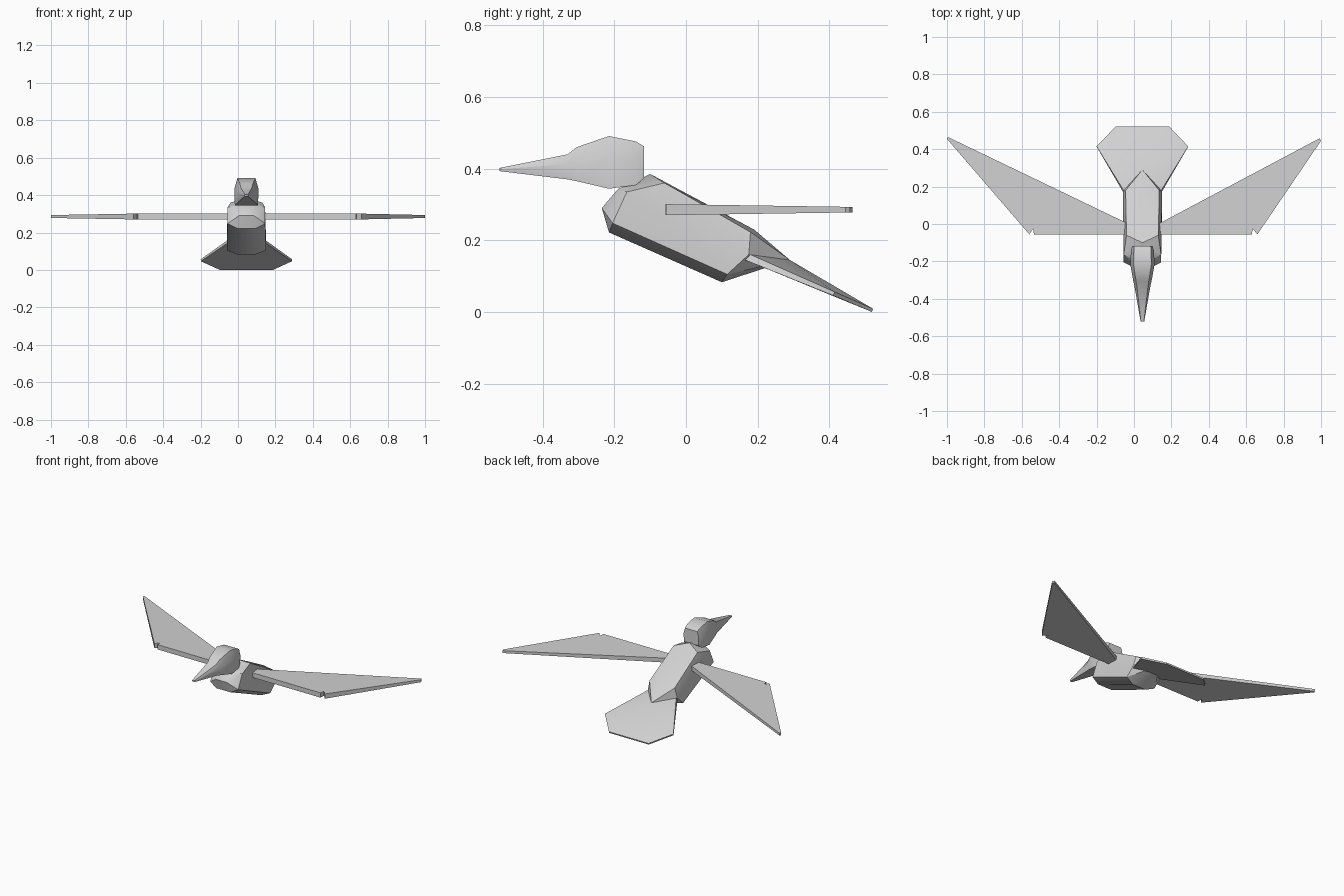
import bpy
import bmesh
import math

if "Cube" in bpy.data.objects:
    bpy.data.objects.remove(bpy.data.objects["Cube"], do_unlink=True)

AXIS = 0.045  # the body sits slightly off the middle of the wingspan

grey = bpy.data.materials.new("light grey")
grey.use_nodes = True
colour = (0.64, 0.64, 0.64, 1)
grey.diffuse_color = colour
grey.node_tree.nodes["Principled BSDF"].inputs["Base Color"].default_value = colour


def finish(bm, name, angle=30):
    bmesh.ops.recalc_face_normals(bm, faces=bm.faces)
    mesh = bpy.data.meshes.new(name)
    bm.to_mesh(mesh)
    bm.free()
    mesh.materials.append(grey)
    obj = bpy.data.objects.new(name, mesh)
    bpy.context.collection.objects.link(obj)
    bpy.ops.object.select_all(action='DESELECT')
    obj.select_set(True)
    bpy.context.view_layer.objects.active = obj
    bpy.ops.object.shade_smooth_by_angle(angle=math.radians(angle))
    return obj


def mirrored_hull(name, half):
    """Faceted solid wrapped round points mirrored about the body axis."""
    bm = bmesh.new()
    for x, y, z in half:
        for side in ((1, -1) if x else (1,)):
            bm.verts.new((AXIS + side * x, y, z))
    result = bmesh.ops.convex_hull(bm, input=bm.verts)
    loose = [v for v in result["geom_interior"] if isinstance(v, bmesh.types.BMVert)]
    bmesh.ops.delete(bm, geom=loose, context='VERTS')
    bmesh.ops.dissolve_limit(bm, angle_limit=0.02, verts=bm.verts, edges=bm.edges)
    return finish(bm, name)


# Body: blunt chest, flat back, pointed rump
mirrored_hull("body", [
    (0.04, -0.235, 0.29), (0.05, -0.215, 0.222), (0.10, -0.205, 0.248),
    (0.10, -0.165, 0.335), (0.05, -0.19, 0.343),
    (0.085, -0.06, 0.36), (0, -0.10, 0.385),
    (0.05, 0.10, 0.083), (0.105, 0.115, 0.105), (0.105, 0.175, 0.16),
    (0.06, 0.165, 0.145), (0.09, 0.18, 0.223), (0, 0.19, 0.23),
    (0, 0.29, 0.145),
])

# Tail: thin fan with a slight ridge
mirrored_hull("tail", [
    (0.10, 0.18, 0.16), (0.245, 0.415, 0.056), (0.142, 0.522, 0.009),
    (0, 0.29, 0.145),
    (0.10, 0.165, 0.145), (0.243, 0.41, 0.046), (0.142, 0.519, 0.0),
])

# Head and beak: y, bottom z, top z, half widths at bottom, middle and top
stations = [
    (-0.52, 0.393, 0.402, 0.008, 0.010, 0.008),
    (-0.33, 0.370, 0.440, 0.036, 0.043, 0.030),
    (-0.305, 0.365, 0.460, 0.043, 0.049, 0.034),
    (-0.215, 0.344, 0.491, 0.062, 0.065, 0.048),
    (-0.14, 0.354, 0.476, 0.060, 0.061, 0.046),
    (-0.117, 0.373, 0.462, 0.052, 0.054, 0.044),
]
bm = bmesh.new()
rings = []
for y, low, high, wb, wm, wt in stations:
    mid = low + 0.6 * (high - low)
    outline = [(-wb, low), (wb, low), (wm, mid), (wt, high), (-wt, high), (-wm, mid)]
    rings.append([bm.verts.new((AXIS + x, y, z)) for x, z in outline])
for a, b in zip(rings, rings[1:]):
    for i in range(6):
        j = (i + 1) % 6
        bm.faces.new((a[i], a[j], b[j], b[i]))
bm.faces.new(rings[0])
bm.faces.new(rings[-1])
finish(bm, "head", 35)


# Wings: flat plates, slightly thinner towards the trailing tip
def wing(name, outline):
    bm = bmesh.new()
    top, bottom = [], []
    for x, y in outline:
        half = 0.0155 - 0.015 * (y + 0.06)
        centre = 0.2855
        top.append(bm.verts.new((x, y, centre + half)))
        bottom.append(bm.verts.new((x, y, centre - half)))
    bm.faces.new(top)
    bm.faces.new(bottom[::-1])
    n = len(outline)
    for i in range(n):
        j = (i + 1) % n
        bm.faces.new((top[i], bottom[i], bottom[j], top[j]))
    finish(bm, name, 20)


wing("right_wing", [(AXIS, -0.057), (-0.535, -0.057), (-0.539, -0.025),
                    (-0.56, -0.055), (-1.0, 0.455), (-0.995, 0.465), (AXIS, -0.035)])
wing("left_wing", [(AXIS, -0.057), (0.63, -0.057), (0.634, -0.025),
                   (0.66, -0.055), (1.0, 0.445), (0.992, 0.458), (AXIS, -0.045)])
